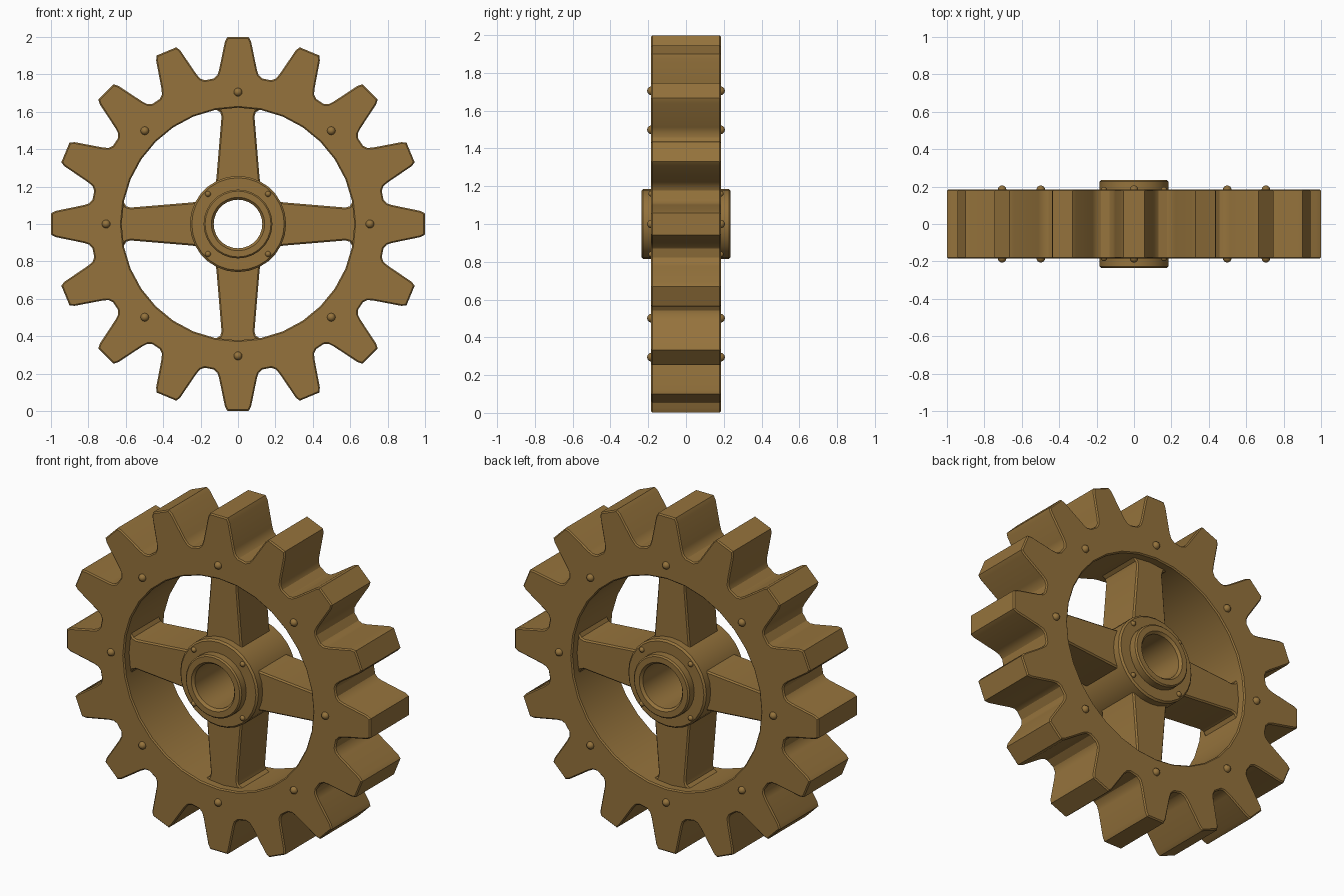
import bpy, bmesh, math
from mathutils import Matrix, Vector

if "Cube" in bpy.data.objects:
    bpy.data.objects.remove(bpy.data.objects["Cube"])

CENTRE = Vector((0, 0, 1))
TEETH = 16
HALF = 0.185          # half thickness of the rim

bronze = bpy.data.materials.new("aged bronze")
bronze.diffuse_color = (0.30, 0.171, 0.045, 1)
bronze.use_nodes = True
bronze.node_tree.nodes["Principled BSDF"].inputs["Base Color"].default_value = bronze.diffuse_color


def finish(bm, name, angle=30):
    bmesh.ops.recalc_face_normals(bm, faces=bm.faces)
    me = bpy.data.meshes.new(name)
    bm.to_mesh(me)
    bm.free()
    me.materials.append(bronze)
    for p in me.polygons:
        p.use_smooth = True
    me.set_sharp_from_angle(angle=math.radians(angle))
    ob = bpy.data.objects.new(name, me)
    ob.location = CENTRE
    bpy.context.collection.objects.link(ob)
    return ob


def plate(name, loops, half, bevel, angle=30):
    """Extrude closed (x, z) outlines, extra loops being holes, and chamfer the outline edges."""
    bm = bmesh.new()
    edges = []
    for loop in loops:
        vs = [bm.verts.new((x, -half, z)) for x, z in loop]
        edges += [bm.edges.new((vs[i - 1], vs[i])) for i in range(len(vs))]
    bmesh.ops.triangle_fill(bm, edges=edges, use_beauty=True, use_dissolve=False)
    ext = bmesh.ops.extrude_face_region(bm, geom=list(bm.faces), use_keep_orig=True)
    verts = [g for g in ext["geom"] if isinstance(g, bmesh.types.BMVert)]
    bmesh.ops.translate(bm, verts=verts, vec=(0, 2 * half, 0))
    bmesh.ops.recalc_face_normals(bm, faces=bm.faces)
    rims = [e for e in bm.edges if len(e.link_faces) == 2
            and sum(abs(f.normal.y) > 0.9 for f in e.link_faces) == 1]
    bmesh.ops.bevel(bm, geom=rims, offset=bevel, segments=1, affect='EDGES')
    return finish(bm, name, angle)


def turn(p, a):
    x, z = p
    return (x * math.cos(a) + z * math.sin(a), z * math.cos(a) - x * math.sin(a))


# toothed rim
half_tooth = [(0.057, 0.999), (0.070, 0.975), (0.101, 0.825), (0.111, 0.795), (0.130, 0.778)]
tooth = [(-x, z) for x, z in reversed(half_tooth)] + half_tooth
outer = [turn(p, 2 * math.pi * i / TEETH) for i in range(TEETH) for p in tooth]
inner = [turn((0, 0.622), 2 * math.pi * i / 32) for i in range(32)]
plate("toothed_rim", [outer, inner], HALF, 0.007)

# four tapered spokes, flared where they meet the rim
side = [(0.120, 0.21), (0.115, 0.25), (0.088, 0.575), (0.095, 0.598), (0.125, 0.616), (0.125, 0.635)]
spoke = side + [(-x, z) for x, z in reversed(side)]
for i in range(4):
    plate(f"spoke_{i + 1}", [[turn(p, i * math.pi / 2) for p in spoke]], 0.135, 0.008)

# hub with raised collars and open bore, turned about the axle
front = [(0.130, -0.220), (0.143, -0.235), (0.176, -0.235), (0.184, -0.227),
         (0.184, -HALF), (0.247, -HALF), (0.257, -0.175)]
profile = front + [(r, -y) for r, y in reversed(front)]
SEG = 28
bm = bmesh.new()
rings = [[bm.verts.new((r * math.cos(a), y, r * math.sin(a))) for r, y in profile]
         for a in (2 * math.pi * k / SEG for k in range(SEG))]
for k in range(SEG):
    a, b = rings[k - 1], rings[k]
    for j in range(len(profile)):
        bm.faces.new((a[j - 1], a[j], b[j], b[j - 1]))
finish(bm, "hub")


# round-headed rivets on both faces
def rivets(name, count, start, ring, radius):
    bm = bmesh.new()
    for i in range(count):
        x, z = turn((0, ring), start + 2 * math.pi * i / count)
        for s in (-1, 1):
            m = Matrix.Translation((x, s * (HALF - 0.002), z)) @ Matrix.Rotation(math.pi / 2, 4, 'X')
            bmesh.ops.create_uvsphere(bm, u_segments=12, v_segments=8, radius=radius, matrix=m)
    finish(bm, name, 60)


rivets("rim_rivets", 8, 0, 0.705, 0.023)
rivets("hub_rivets", 4, math.pi / 4, 0.227, 0.016)
